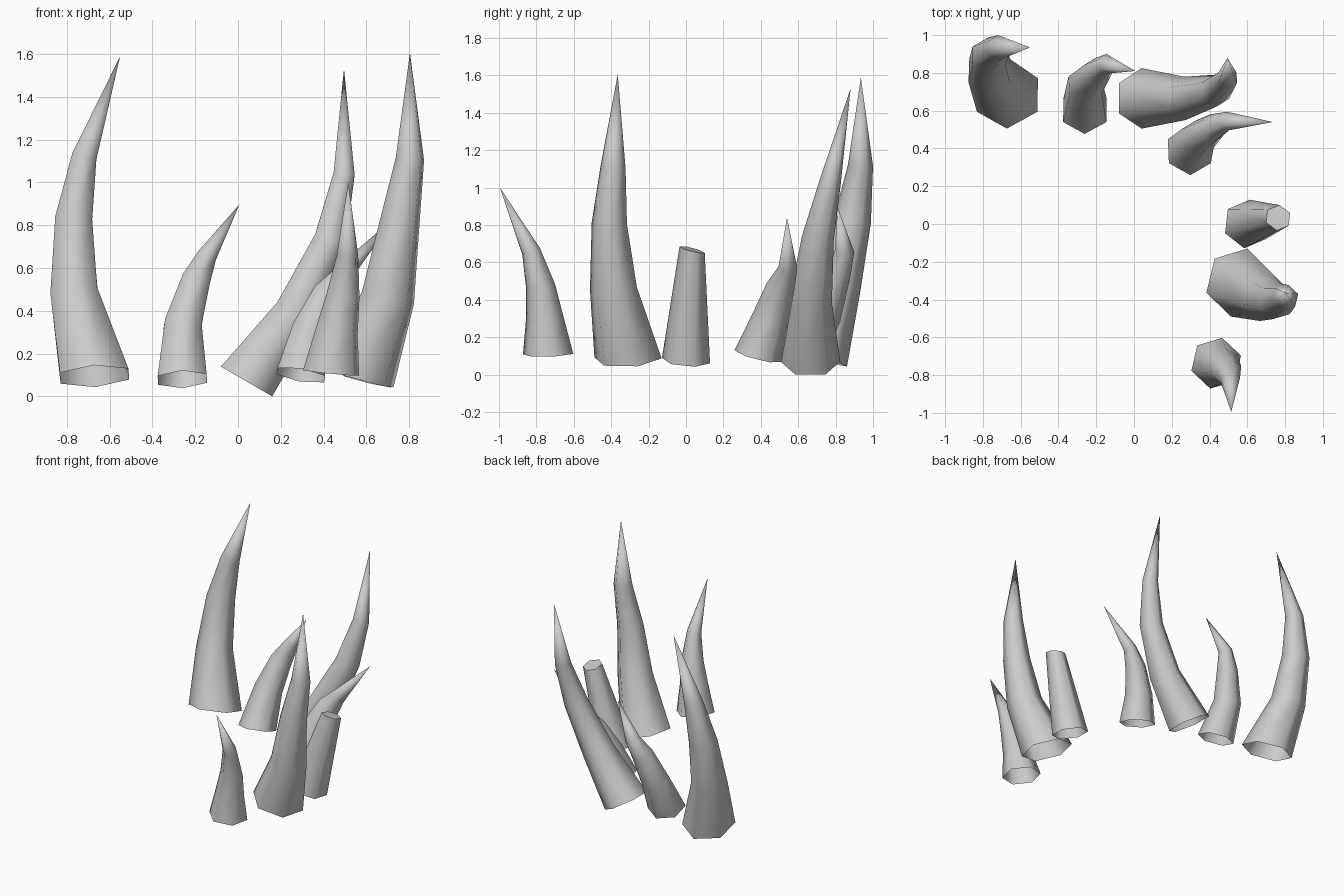
import bpy, bmesh, math
from mathutils import Vector

if "Cube" in bpy.data.objects:
    bpy.data.objects.remove(bpy.data.objects["Cube"])

mat = bpy.data.materials.new("plain grey")
mat.diffuse_color = (0.6, 0.6, 0.6, 1)
mat.use_nodes = True
mat.node_tree.nodes["Principled BSDF"].inputs["Base Color"].default_value = mat.diffuse_color

SIDES = 6


def horn(name, tilt, stations, twist=0, top_tilt=None):
    """Skin hexagonal rings (x, y, z, radius) along a bent path; radius 0 is a point.
    tilt is the x, y lean of the open base ring; top_tilt marks a cut, capped top."""
    pts = [Vector(s[:3]) for s in stations]
    a = math.radians(twist)
    ref = Vector((math.sin(a), math.cos(a), 0))
    bm = bmesh.new()
    rings = []
    for i, p in enumerate(pts):
        r = stations[i][3]
        if r == 0:
            rings.append([bm.verts.new(p)])
            continue
        if i == 0:
            n = Vector((*tilt, 1))
        elif i == len(pts) - 1:
            n = Vector((*top_tilt, 1))
        else:
            n = (p - pts[i - 1]).normalized() + (pts[i + 1] - p).normalized()
        n.normalize()
        v = (ref - n * n.dot(ref)).normalized()
        u = v.cross(n)
        ring = []
        for k in range(SIDES):
            t = math.tau * k / SIDES
            ring.append(bm.verts.new(p + r * (math.cos(t) * v - math.sin(t) * u)))
        rings.append(ring)
    for lo, hi in zip(rings, rings[1:]):
        for k in range(SIDES):
            j = (k + 1) % SIDES
            if len(hi) == 1:
                bm.faces.new((lo[k], lo[j], hi[0]))
            else:
                bm.faces.new((lo[k], lo[j], hi[j], hi[k]))
    if len(rings[-1]) > 1:
        bm.faces.new(rings[-1])
    me = bpy.data.meshes.new(name)
    bm.to_mesh(me)
    bm.free()
    me.materials.append(mat)
    ob = bpy.data.objects.new(name, me)
    bpy.context.collection.objects.link(ob)
    bpy.ops.object.select_all(action='DESELECT')
    ob.select_set(True)
    bpy.context.view_layer.objects.active = ob
    bpy.ops.object.shade_smooth_by_angle(angle=math.radians(62))


# row of curved spikes, back left round to front right
horn("tall_spike_left", (-.06, .29), [
    (-.67, .683, .095, .185), (-.765, .81, .48, .127), (-.768, .89, .825, .1),
    (-.718, .933, 1.12, .067), (-.55, .935, 1.59, 0)])
horn("small_spike_back", (-.04, .33), [
    (-.26, .602, .08, .132), (-.258, .735, .33, .1), (-.198, .805, .54, .077),
    (-.143, .848, .66, .052), (.007, .81, .897, 0)])
horn("tall_spike_back", (.58, 0), [
    (.04, .665, .07, .16), (.27, .665, .39, .115), (.43, .705, .73, .086),
    (.495, .772, 1.035, .057), (.495, .88, 1.53, 0)])
horn("small_spike_right", (.17, .25), [
    (.293, .385, .1, .13), (.335, .452, .3, .1), (.41, .505, .47, .077),
    (.495, .545, .575, .05), (.735, .54, .84, 0)])
# snapped-off spike with a flat top
horn("broken_spike", (.25, .08), [
    (.598, 0, .075, .13), (.763, .033, .668, .07)], twist=8, top_tilt=(.15, .25))
horn("tall_spike_right", (.28, -.05), [
    (.555, -.31, .09, .185), (.70, -.388, .46, .13), (.755, -.41, .81, .097),
    (.803, -.39, 1.11, .069), (.803, -.365, 1.605, 0)], twist=14)
horn("small_spike_front", (.1, -.03), [
    (.435, -.737, .11, .138), (.46, -.755, .3, .104), (.49, -.777, .47, .081),
    (.511, -.828, .66, .052), (.515, -.995, 1.0, 0)], twist=13)
